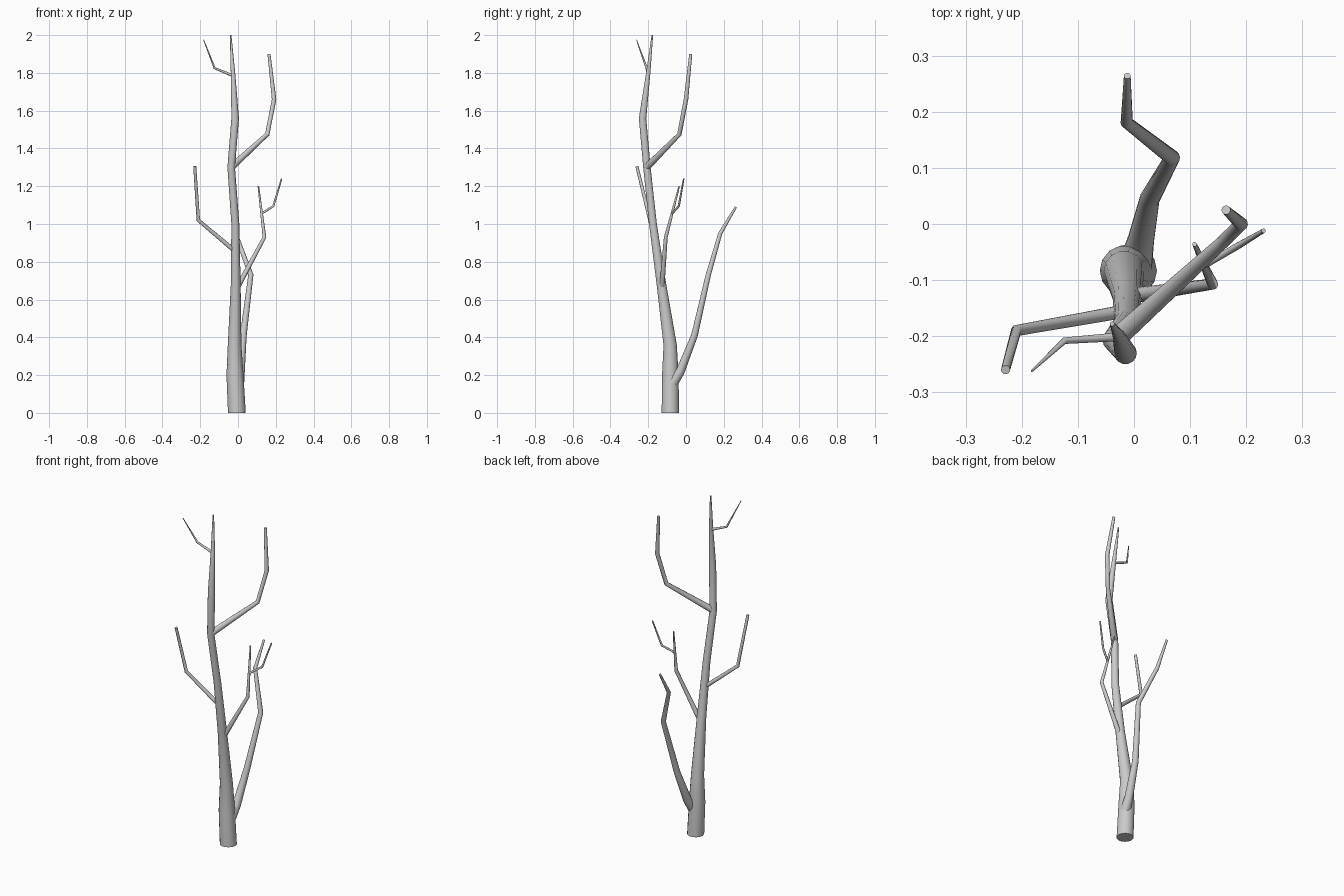
import bpy, bmesh, math
from mathutils import Vector

if "Cube" in bpy.data.objects:
    bpy.data.objects.remove(bpy.data.objects["Cube"])

SIDES = 14


def limb(name, pts, level_base=False):
    """Tapered tube through (x, y, z, radius) points, capped at both ends."""
    pos = [Vector(p[:3]) for p in pts]
    segs = [(b - a).normalized() for a, b in zip(pos, pos[1:])]
    tangents = [segs[0]] + [(a + b).normalized() for a, b in zip(segs, segs[1:])] + [segs[-1]]
    if level_base:
        tangents[0] = Vector((0, 0, 1))
    bm = bmesh.new()
    rings = []
    prev = tangents[0]
    side = prev.cross(Vector((0, 1, 0))).normalized()
    for p, t, c in zip(pts, tangents, pos):
        side = prev.rotation_difference(t) @ side
        up = t.cross(side)
        prev = t
        ring = []
        for i in range(SIDES):
            a = 2 * math.pi * i / SIDES
            ring.append(bm.verts.new(c + p[3] * (math.cos(a) * side + math.sin(a) * up)))
        rings.append(ring)
    for r0, r1 in zip(rings, rings[1:]):
        for i in range(SIDES):
            j = (i + 1) % SIDES
            bm.faces.new((r0[i], r0[j], r1[j], r1[i]))
    bm.faces.new(rings[0][::-1])
    bm.faces.new(rings[-1])
    bmesh.ops.recalc_face_normals(bm, faces=bm.faces)
    mesh = bpy.data.meshes.new(name)
    bm.to_mesh(mesh)
    bm.free()
    obj = bpy.data.objects.new(name, mesh)
    bpy.context.collection.objects.link(obj)
    bpy.ops.object.select_all(action='DESELECT')
    obj.select_set(True)
    bpy.context.view_layer.objects.active = obj
    bpy.ops.object.shade_smooth_by_angle(angle=math.radians(50))
    return obj


# Main trunk
limb("trunk", [
    (-0.006, -0.083, 0.0, 0.047), (-0.016, -0.083, 0.2, 0.045),
    (-0.018, -0.084, 0.36, 0.036), (-0.012, -0.130, 0.68, 0.026),
    (-0.014, -0.175, 1.0, 0.021), (-0.036, -0.207, 1.3, 0.020),
    (-0.015, -0.230, 1.56, 0.020), (-0.026, -0.201, 1.79, 0.012),
    (-0.039, -0.178, 2.0, 0.004)], level_base=True)

# Large low branch reaching to the back
limb("low_branch", [
    (0.003, -0.070, 0.16, 0.030), (0.012, -0.030, 0.22, 0.024),
    (0.028, 0.045, 0.41, 0.018), (0.068, 0.118, 0.73, 0.014),
    (-0.013, 0.181, 0.95, 0.011), (-0.012, 0.264, 1.09, 0.006)])

# Upper branch on the right
limb("upper_branch", [
    (-0.036, -0.208, 1.30, 0.019), (0.155, -0.035, 1.475, 0.012),
    (0.191, 0.000, 1.66, 0.012), (0.164, 0.025, 1.90, 0.008)])

# Branch on the left
limb("left_branch", [
    (-0.014, -0.155, 0.855, 0.012), (-0.210, -0.190, 1.02, 0.010),
    (-0.229, -0.260, 1.305, 0.008)])

# Middle branch on the right, with its twig
limb("middle_branch", [
    (-0.005, -0.128, 0.66, 0.014), (0.140, -0.107, 0.93, 0.010),
    (0.108, -0.036, 1.20, 0.004)])
limb("middle_twig", [
    (0.125, -0.074, 1.055, 0.006), (0.187, -0.038, 1.095, 0.006),
    (0.231, -0.012, 1.24, 0.004)])

# Twig near the top
limb("top_twig", [
    (-0.026, -0.201, 1.785, 0.008), (-0.124, -0.208, 1.825, 0.006),
    (-0.182, -0.262, 1.975, 0.002)])
